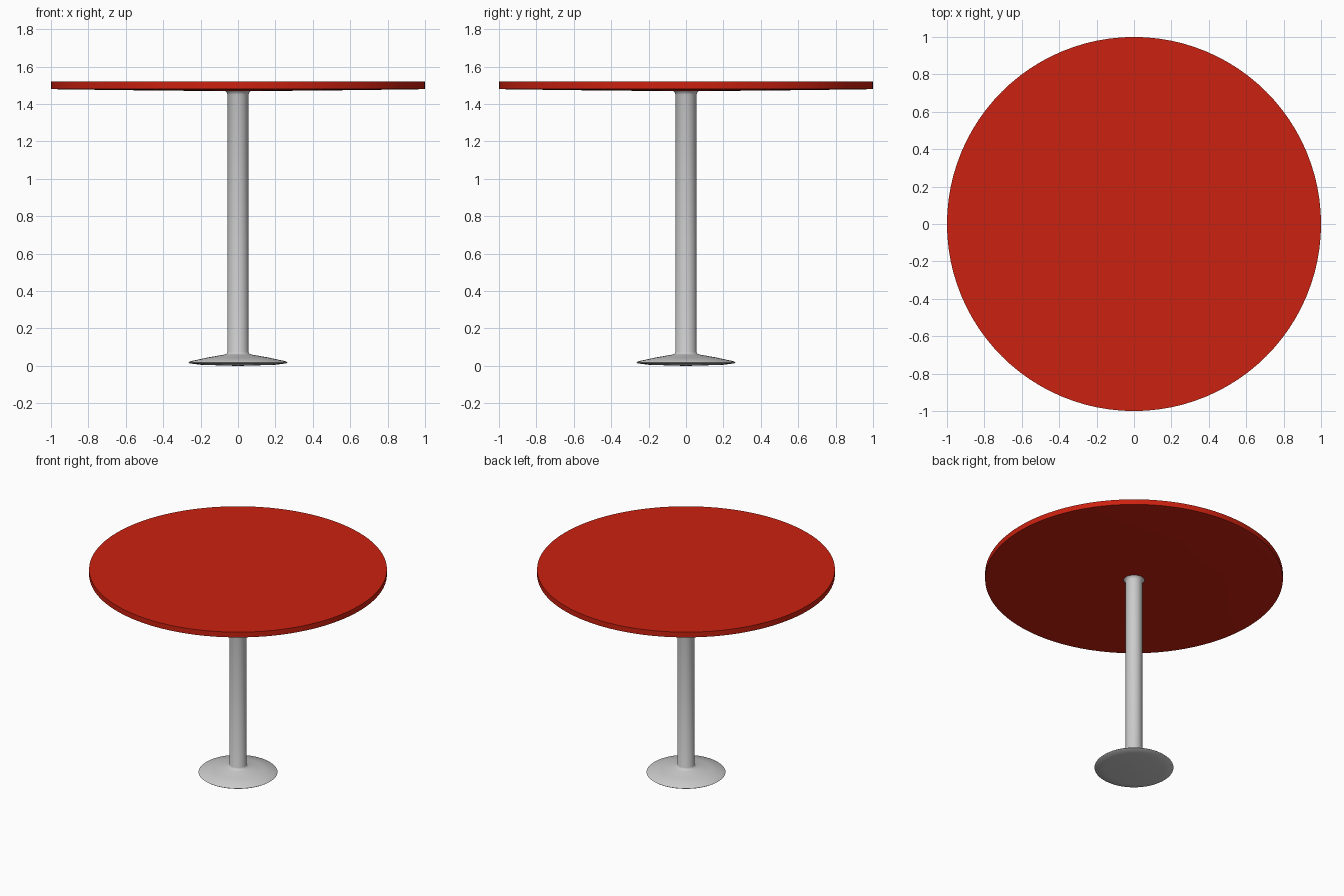
import bpy, bmesh, math

if "Cube" in bpy.data.objects:
    bpy.data.objects.remove(bpy.data.objects["Cube"])

SEGMENTS = 96


def lathe(name, profile, angle=35):
    """Spin an (r, z) profile that starts and ends on the z axis."""
    bm = bmesh.new()
    rings = []
    for r, z in profile:
        if r == 0:
            rings.append([bm.verts.new((0, 0, z))] * SEGMENTS)
        else:
            rings.append([bm.verts.new((r * math.cos(2 * math.pi * i / SEGMENTS),
                                        r * math.sin(2 * math.pi * i / SEGMENTS), z))
                          for i in range(SEGMENTS)])
    for low, high in zip(rings, rings[1:]):
        for i in range(SEGMENTS):
            j = (i + 1) % SEGMENTS
            corners = dict.fromkeys((low[i], low[j], high[j], high[i]))
            bm.faces.new(list(corners))
    bmesh.ops.recalc_face_normals(bm, faces=bm.faces)
    mesh = bpy.data.meshes.new(name)
    bm.to_mesh(mesh)
    bm.free()
    obj = bpy.data.objects.new(name, mesh)
    bpy.context.collection.objects.link(obj)
    bpy.ops.object.select_all(action='DESELECT')
    obj.select_set(True)
    bpy.context.view_layer.objects.active = obj
    bpy.ops.object.shade_smooth_by_angle(angle=math.radians(angle))
    return obj


# Round top with a slightly bellied underside
top = lathe("table_top", [(0, 1.47), (0.2, 1.47), (0.6, 1.474), (0.97, 1.479),
                          (1.0, 1.481), (1.0, 1.52), (0, 1.52)], 100)
bpy.ops.object.shade_smooth_by_angle(angle=math.radians(35))
red = bpy.data.materials.new("red")
red.diffuse_color = (0.6, 0.015, 0.005, 1)
red.use_nodes = True
red.node_tree.nodes["Principled BSDF"].inputs["Base Color"].default_value = red.diffuse_color
top.data.materials.append(red)

# Pedestal: shallow domed foot, column and small flare under the top
lathe("pedestal", [(0, 0), (0.05, 0.001), (0.20, 0.006), (0.258, 0.013),
                   (0.265, 0.018), (0.258, 0.024), (0.16, 0.045),
                   (0.075, 0.06), (0.061, 0.065), (0.056, 0.075),
                   (0.056, 1.45), (0.06, 1.462), (0.073, 1.472), (0, 1.472)], 50)
